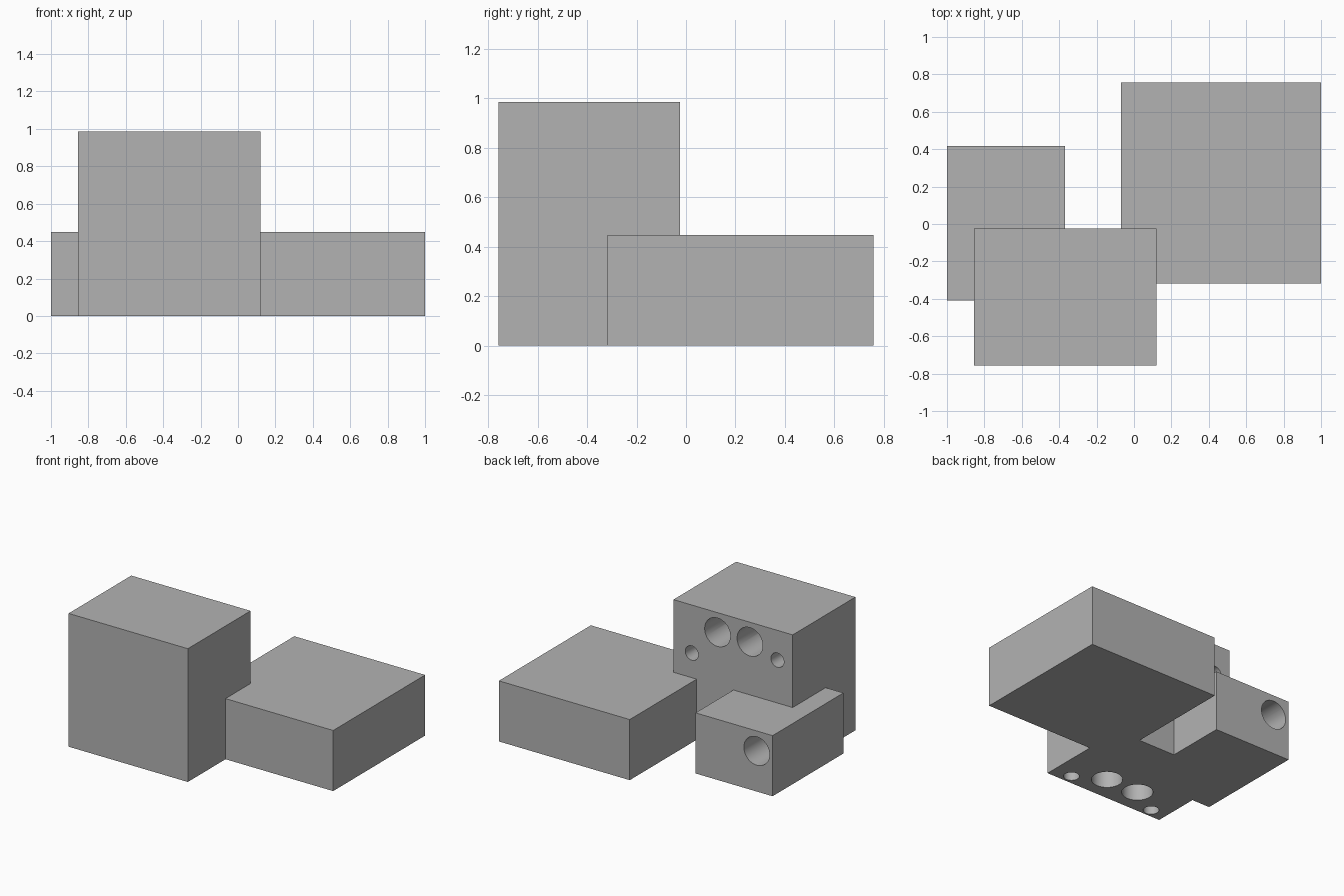
import bpy
import math

default = bpy.data.objects.get("Cube")
if default:
    bpy.data.objects.remove(default, do_unlink=True)

grey = bpy.data.materials.new("plain_grey")
grey.use_nodes = True
colour = (0.45, 0.45, 0.45, 1)
grey.diffuse_color = colour
grey.node_tree.nodes["Principled BSDF"].inputs["Base Color"].default_value = colour


def block(name, low, high):
    """Box between two opposite corners."""
    centre = [(a + b) / 2 for a, b in zip(low, high)]
    bpy.ops.mesh.primitive_cube_add(size=1, location=centre)
    ob = bpy.context.object
    ob.name = name
    ob.scale = [b - a for a, b in zip(low, high)]
    bpy.ops.object.transform_apply(location=True, rotation=True, scale=True)
    ob.data.materials.append(grey)
    return ob


def bore(radius, x, y, z, length, along_y):
    """Cylinder used for drilling, centred on the given point."""
    turn = (math.pi / 2, 0, 0) if along_y else (0, 0, 0)
    bpy.ops.mesh.primitive_cylinder_add(vertices=48, radius=radius, depth=length,
                                        location=(x, y, z), rotation=turn)
    ob = bpy.context.object
    ob.name = "bore_cutter"
    ob.hide_render = True
    ob.data.materials.append(grey)
    return ob


def combine(target, tool, operation):
    """Apply a boolean and discard the tool."""
    mod = target.modifiers.new("combine", "BOOLEAN")
    mod.operation = operation
    mod.solver = "EXACT"
    mod.object = tool
    bpy.context.view_layer.objects.active = target
    bpy.ops.object.modifier_apply(modifier=mod.name)
    bpy.data.objects.remove(tool, do_unlink=True)


# Three joined blocks
body = block("manifold_block", (-0.855, -0.757, 0), (0.12, -0.025, 0.985))
combine(body, block("wide_block", (-0.07, -0.317, 0), (1, 0.757, 0.448)), "UNION")
combine(body, block("small_block", (-1, -0.41, 0), (-0.37, 0.417, 0.448)), "UNION")

# Channels from the back of the tall block turning down to its underside
back = -0.025
for radius, x, y, z in ((0.105, -0.24, -0.567, 0.84),
                        (0.105, -0.505, -0.567, 0.84),
                        (0.053, -0.03, -0.687, 0.63),
                        (0.053, -0.73, -0.692, 0.765)):
    start, end = back + 0.05, y - radius * 0.8
    combine(body, bore(radius, x, (start + end) / 2, z, start - end, True), "DIFFERENCE")
    combine(body, bore(radius, x, y, z / 2 - 0.025, z + 0.05, False), "DIFFERENCE")

# Blind hole in the back of the small block
combine(body, bore(0.105, -0.87, 0.2, 0.3, 0.6, True), "DIFFERENCE")

bpy.ops.object.select_all(action="DESELECT")
body.select_set(True)
bpy.context.view_layer.objects.active = body
bpy.ops.object.shade_smooth_by_angle(angle=math.radians(30))
